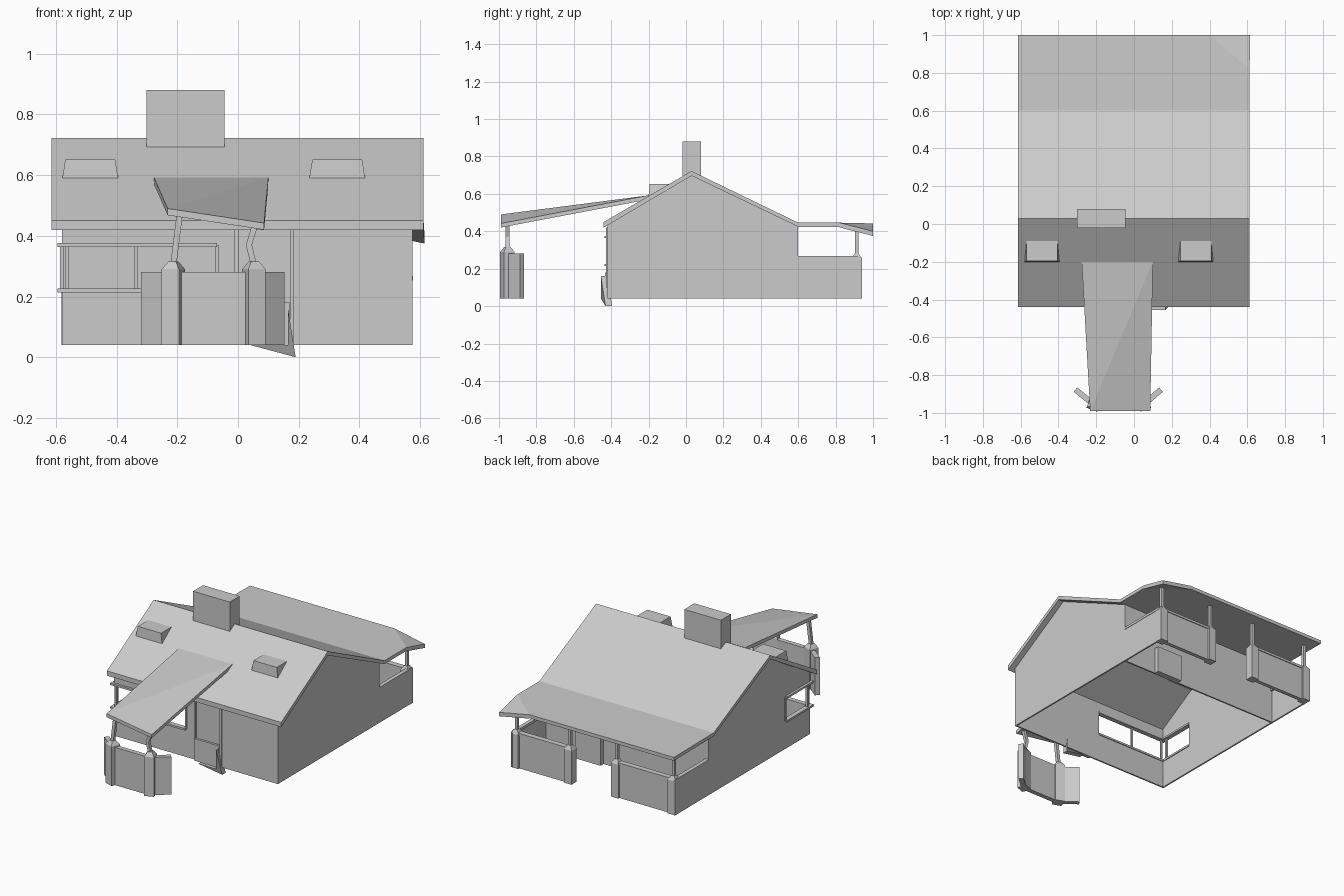
import bpy, bmesh
from math import pi, radians
from mathutils import Vector, Matrix

cube = bpy.data.objects.get("Cube")
if cube:
    bpy.data.objects.remove(cube)

GREY = (0.6, 0.6, 0.6, 1)
mat = bpy.data.materials.new("plain grey")
mat.use_nodes = True
mat.diffuse_color = GREY
for node in mat.node_tree.nodes:
    if node.type == 'BSDF_PRINCIPLED':
        node.inputs["Base Color"].default_value = GREY

BASE, LEFT, RIGHT, FRONT, BACK, END = 0.04, 0.575, -0.58, -0.42, 0.6, 0.94


def finish(name, bm):
    bmesh.ops.recalc_face_normals(bm, faces=bm.faces)
    mesh = bpy.data.meshes.new(name)
    bm.to_mesh(mesh)
    bm.free()
    mesh.materials.append(mat)
    ob = bpy.data.objects.new(name, mesh)
    bpy.context.collection.objects.link(ob)
    return ob


def extrude(name, pts, vec):
    """Solid swept from a polygon along a vector."""
    bm = bmesh.new()
    face = bm.faces.new([bm.verts.new(p) for p in pts])
    res = bmesh.ops.extrude_face_region(bm, geom=[face], use_keep_orig=True)
    moved = [v for v in res["geom"] if isinstance(v, bmesh.types.BMVert)]
    bmesh.ops.translate(bm, verts=moved, vec=vec)
    return finish(name, bm)


def wall(name, a, b, z0, z1, t=0.03):
    """Upright wall or rail between two plan points."""
    a, b = Vector(a), Vector(b)
    side = (b - a).orthogonal().normalized() * t / 2
    return extrude(name, [(*p, z0) for p in (a + side, b + side, b - side, a - side)],
                   (0, 0, z1 - z0))


def box(name, x0, x1, y0, y1, z0, z1):
    return extrude(name, [(x0, y0, z0), (x1, y0, z0), (x1, y1, z0), (x0, y1, z0)],
                   (0, 0, z1 - z0))


def post(name, a, b, t=0.02):
    h = t / 2
    ring = [(a[0] + i * h, a[1] + j * h, a[2]) for i, j in ((-1, -1), (1, -1), (1, 1), (-1, 1))]
    return extrude(name, ring, Vector(b) - Vector(a))


def column(name, x, y, size, top, turn=0):
    """Square pier with a tapered cap."""
    bm = bmesh.new()
    r = size / 2 ** 0.5
    for r2, z0, z1 in ((r, BASE, top - 0.025), (r * 0.45, top - 0.025, top)):
        m = (Matrix.Translation((x, y, (z0 + z1) / 2))
             @ Matrix.Rotation(pi / 4 + radians(turn), 4, 'Z'))
        bmesh.ops.create_cone(bm, cap_ends=True, segments=4, radius1=r, radius2=r2,
                              depth=z1 - z0, matrix=m)
    return finish(name, bm)


# House walls; the right and front walls are notched for the corner window
WIN_LO, WIN_HI, WIN_X, WIN_Y = 0.22, 0.37, -0.07, -0.17
gable = [(FRONT, BASE), (END, BASE), (END, 0.26), (BACK, 0.26), (BACK, 0.425),
         (0.03, 0.7), (FRONT, 0.435)]
notch = [(FRONT, WIN_HI), (WIN_Y, WIN_HI), (WIN_Y, WIN_LO), (FRONT, WIN_LO)]
extrude("left_wall", [(LEFT, y, z) for y, z in gable], (-0.01, 0, 0))
extrude("right_wall", [(RIGHT, y, z) for y, z in gable + notch], (0.01, 0, 0))
front = [(RIGHT, BASE), (LEFT, BASE), (LEFT, 0.435), (RIGHT, 0.435),
         (RIGHT, WIN_HI), (WIN_X, WIN_HI), (WIN_X, WIN_LO), (RIGHT, WIN_LO)]
extrude("front_wall", [(x, FRONT, z) for x, z in front], (0, 0.01, 0))
box("back_wall", RIGHT, LEFT, BACK - 0.01, BACK, BASE, 0.43)

# Corner window frame and bars
for label, z in (("sill", WIN_LO), ("head", WIN_HI)):
    wall("window_front_" + label, (RIGHT - 0.008, FRONT), (WIN_X, FRONT), z - 0.006, z + 0.006)
    wall("window_side_" + label, (RIGHT, FRONT - 0.015), (RIGHT, WIN_Y), z - 0.006, z + 0.006)
for x in (RIGHT + 0.015, -0.335, WIN_X):
    post("window_front_bar", (x, FRONT, WIN_LO), (x, FRONT, WIN_HI), 0.012)
for y in (-0.39, WIN_Y):
    post("window_side_bar", (RIGHT, y, WIN_LO), (RIGHT, y, WIN_HI), 0.012)

# Doors: frame strips and half-height panels
for x in (-0.005, 0.177):
    box("front_door_jamb", x - 0.006, x + 0.006, FRONT - 0.008, FRONT, BASE, 0.42)
extrude("front_door_panel", [(-0.005, FRONT, BASE), (0.17, FRONT, BASE), (0.17, FRONT, 0.18),
                             (-0.005, FRONT, 0.18)], (0, -0.014, 0))
extrude("front_door_foot", [(0.04, FRONT, BASE), (0.165, FRONT, BASE), (0.165, FRONT, 0.16),
                            (0.19, -0.395, 0)], (0, -0.035, 0))
box("back_door_panel", 0.16, 0.34, BACK, BACK + 0.03, BASE, 0.21)

# Main roof
profile = [(-0.44, 0.45), (0.03, 0.722), (BACK, 0.446), (BACK, 0.424), (0.03, 0.697), (-0.44, 0.42)]
extrude("main_roof", [(-0.615, y, z) for y, z in profile], (1.227, 0, 0))

# Back porch roof with its drooping corner
EAVE = 0.446
extrude("back_porch_roof", [(-0.615, BACK, EAVE), (0.612, BACK, EAVE), (0.612, 0.82, EAVE),
                            (0.4, 1, EAVE - 0.004), (-0.615, 1, EAVE - 0.004)], (0, 0, -0.022))
extrude("back_porch_roof_corner", [(0.612, 0.82, EAVE), (0.615, 1, 0.4), (0.4, 1, EAVE - 0.004)],
        (0, 0, -0.025))

# Chimney and dormers
box("chimney", -0.302, -0.044, -0.02, 0.08, 0.69, 0.88)
for x in (-0.487, 0.327):
    extrude("dormer", [(x - 0.092, -0.2, 0.59), (x + 0.092, -0.2, 0.59),
                       (x + 0.082, -0.195, 0.652), (x - 0.082, -0.195, 0.652)], (0, 0.105, 0))

# Back porch parapets, rails, piers and posts
for a, b in ((LEFT, 0.175), (-0.155, RIGHT)):
    wall("back_parapet", (a, END - 0.025), (b, END - 0.025), BASE, 0.25, 0.025)
    wall("back_rail", (a, END - 0.025), (b, END - 0.025), 0.25, 0.265, 0.035)
    for x in (a, b):
        px = max(RIGHT + 0.025, min(LEFT - 0.025, x))
        column("back_pier", px, END - 0.027, 0.052, 0.28)
        post("back_post", (px, END - 0.027, 0.27), (px, END - 0.027, 0.43), 0.018)
for x in (LEFT - 0.01, RIGHT + 0.01):
    wall("side_rail", (x, BACK), (x, END - 0.02), 0.252, 0.267, 0.025)

# Entrance canopy, slightly twisted
bl, br = Vector((-0.277, -0.2, 0.592)), Vector((0.1, -0.2, 0.592))
fl, fr = Vector((-0.232, -0.99, 0.49)), Vector((0.086, -0.99, 0.442))
extrude("canopy_right_half", [bl, br, fl], (0, 0, -0.022))
extrude("canopy_left_half", [br, fr, fl], (0, 0, -0.022))

# Entrance screen with angled wings
PY = -0.955
wall("entrance_screen", (-0.21, PY), (0.05, PY), BASE, 0.28)
wall("entrance_right_wing", (-0.213, PY), (-0.31, -0.877), BASE, 0.28)
wall("entrance_left_wing", (0.052, PY), (0.143, -0.877), BASE, 0.28)
column("entrance_right_pier", -0.213, PY, 0.06, 0.315, -20)
column("entrance_left_pier", 0.052, PY, 0.06, 0.315, 20)
post("entrance_right_post", (-0.213, PY, 0.305), (-0.193, PY, 0.465))
post("entrance_left_post_lower", (0.052, PY, 0.305), (0.036, PY, 0.37))
post("entrance_left_post_upper", (0.036, PY, 0.37), (0.056, PY, 0.435))
